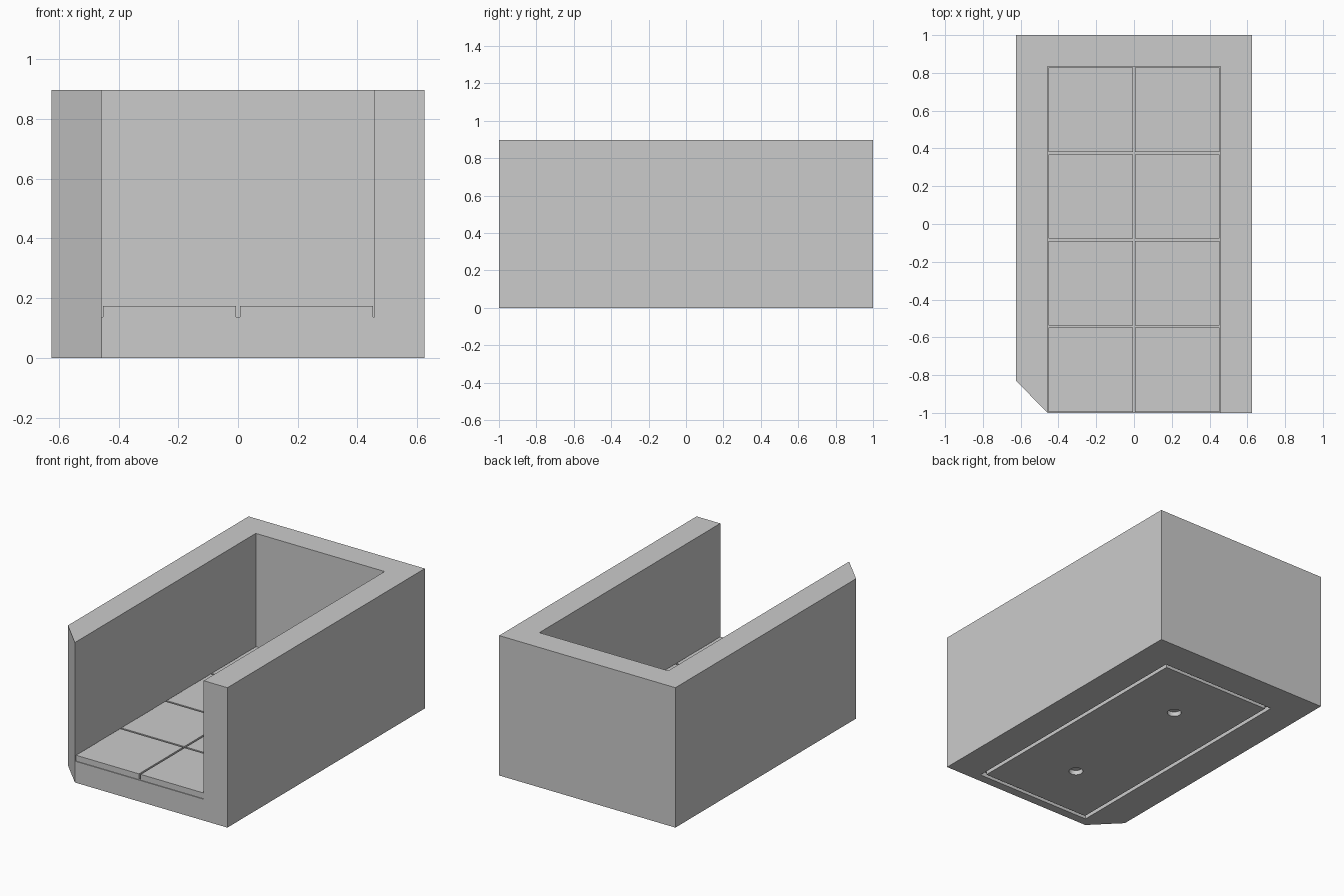
import bpy, bmesh, math

if "Cube" in bpy.data.objects:
    bpy.data.objects.remove(bpy.data.objects["Cube"], do_unlink=True)

# Single flat colour
GREY = (0.6, 0.6, 0.6, 1.0)
grey = bpy.data.materials.new("plain_grey")
grey.use_nodes = True
grey.diffuse_color = GREY
grey.node_tree.nodes["Principled BSDF"].inputs["Base Color"].default_value = GREY


def prism(name, outline, z0, z1):
    """Closed solid from a counter-clockwise outline, extruded from z0 to z1."""
    bm = bmesh.new()
    base = bm.faces.new([bm.verts.new((x, y, z0)) for x, y in outline])
    top = bmesh.ops.extrude_face_region(bm, geom=[base], use_keep_orig=True)
    verts = [v for v in top["geom"] if isinstance(v, bmesh.types.BMVert)]
    bmesh.ops.translate(bm, verts=verts, vec=(0, 0, z1 - z0))
    bmesh.ops.recalc_face_normals(bm, faces=bm.faces)
    mesh = bpy.data.meshes.new(name)
    bm.to_mesh(mesh)
    bm.free()
    mesh.materials.append(grey)
    obj = bpy.data.objects.new(name, mesh)
    bpy.context.collection.objects.link(obj)
    return obj


def box(name, x0, x1, y0, y1, z0, z1):
    return prism(name, [(x0, y0), (x1, y0), (x1, y1), (x0, y1)], z0, z1)


def disc(name, x, y, r, z0, z1, sides=32):
    turns = [2 * math.pi * i / sides for i in range(sides)]
    return prism(name, [(x + r * math.cos(a), y + r * math.sin(a)) for a in turns], z0, z1)


def cut(target, cutter):
    """Subtract the cutter from the target and discard it."""
    cutter.hide_render = True
    mod = target.modifiers.new("cut", "BOOLEAN")
    mod.operation = "DIFFERENCE"
    mod.solver = "EXACT"
    mod.object = cutter
    bpy.context.view_layer.objects.active = target
    bpy.ops.object.modifier_apply(modifier=mod.name)
    bpy.data.objects.remove(cutter, do_unlink=True)


W, L, H = 0.625, 1.0, 0.897          # half width, half length, height
IN_X, IN_BACK = 0.457, 0.833         # inside of the walls
FLOOR, TILE_TOP = 0.137, 0.174
RECESS = 0.03                        # depth of the underside cuts

# Walled body with one chamfered front corner
body = prism("body", [(-IN_X, -L), (W, -L), (W, L), (-W, L), (-W, -0.83)], 0, H)
cut(body, box("interior_cutter", -IN_X, IN_X, -L - 0.1, IN_BACK, FLOOR, H + 0.1))

# Rectangular groove on the underside
gx, gy0, gy1, gw = 0.411, -0.943, 0.788, 0.025
groove = box("groove_cutter", -gx, gx, gy0, gy1, -0.1, RECESS)
cut(groove, box("groove_core", -gx + gw, gx - gw, gy0 + gw, gy1 - gw, -0.2, 0.2))
cut(body, groove)

# Floor tiles, two columns of four
gap, front, back = 0.012, -0.995, 0.828
rows = 4
length = (back - front - gap * (rows - 1)) / rows
for row in range(rows):
    y = front + row * (length + gap)
    for side, x0, x1 in (("right", -0.452, -gap / 2), ("left", gap / 2, 0.452)):
        box(f"floor_tile_{side}_{row + 1}", x0, x1, y, y + length, FLOOR, TILE_TOP)
    # Round sockets under the first and third cross joints
    if row in (0, 2):
        cut(body, disc("socket_cutter", 0, y + length + gap / 2, 0.042, -0.1, RECESS))

bpy.context.view_layer.objects.active = body
body.select_set(True)
bpy.ops.object.shade_smooth_by_angle(angle=math.radians(30))
